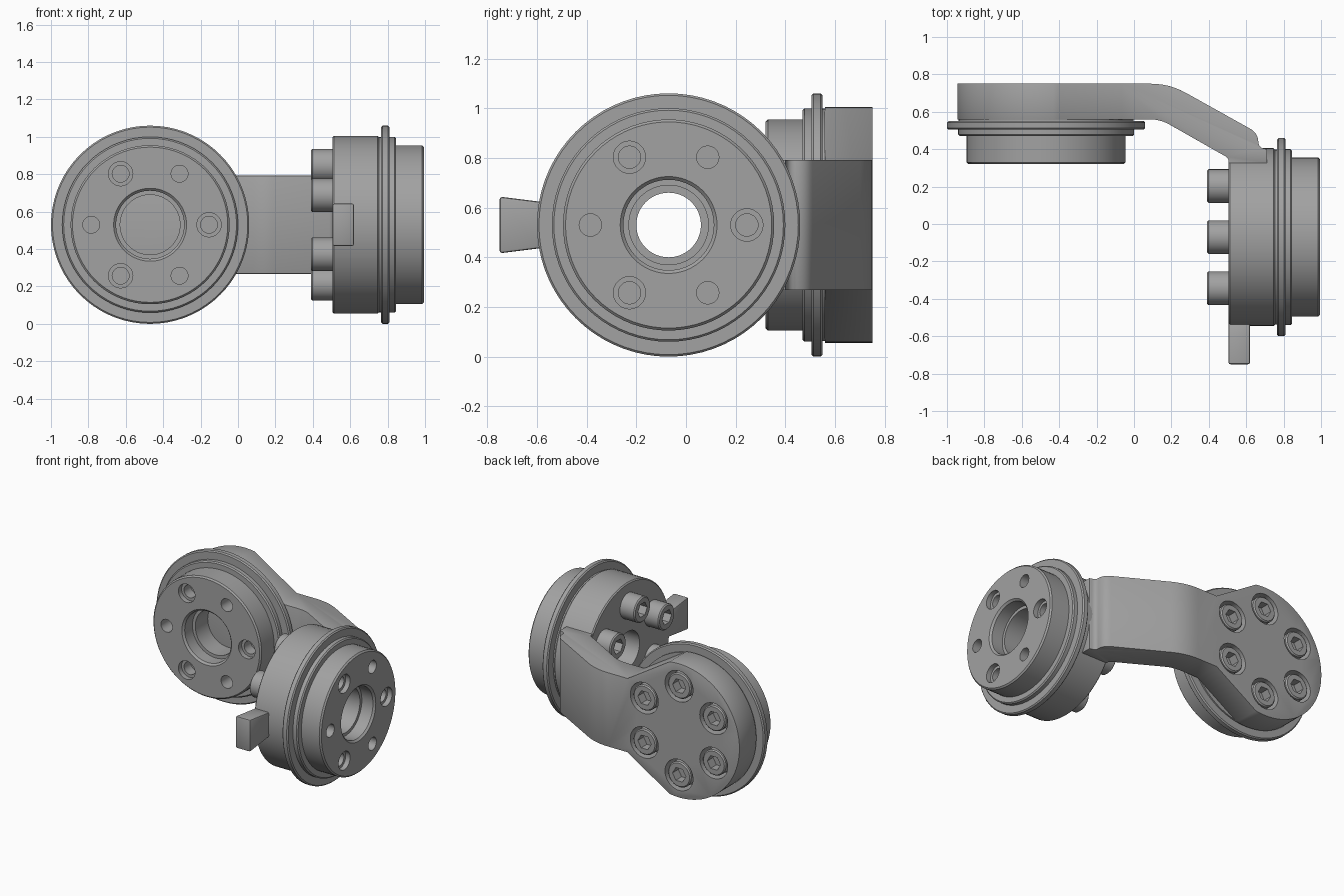
import bpy, bmesh, math
from mathutils import Matrix, Vector

if "Cube" in bpy.data.objects:
    bpy.data.objects.remove(bpy.data.objects["Cube"])

# Single material
metal = bpy.data.materials.new("grey metal")
metal.use_nodes = True
GREY = (0.36, 0.36, 0.36, 1)
metal.diffuse_color = GREY
metal.node_tree.nodes["Principled BSDF"].inputs["Base Color"].default_value = GREY

CZ = 0.53                      # height of both hub axes
X, Y, Z = Vector((1, 0, 0)), Vector((0, 1, 0)), Vector((0, 0, 1))
parts = []


def frame(right, up, origin):
    """Local x, y, z become right, up and right x up."""
    m = Matrix((right, up, right.cross(up))).transposed().to_4x4()
    m.translation = origin
    return m


def finish(name, bm, matrix):
    bmesh.ops.remove_doubles(bm, verts=bm.verts, dist=1e-5)
    bmesh.ops.recalc_face_normals(bm, faces=bm.faces)
    bm.transform(matrix)
    mesh = bpy.data.meshes.new(name)
    bm.to_mesh(mesh)
    bm.free()
    mesh.materials.append(metal)
    obj = bpy.data.objects.new(name, mesh)
    bpy.context.collection.objects.link(obj)
    parts.append(obj)
    return obj


def lathe(name, profile, matrix, sides=72):
    """Spin a closed (radius, height) profile about local z."""
    bm = bmesh.new()
    verts = [bm.verts.new((r, 0, h)) for r, h in profile]
    edges = [bm.edges.new((verts[i - 1], v)) for i, v in enumerate(verts)
             if verts[i - 1].co.x + v.co.x > 0]
    bmesh.ops.spin(bm, geom=verts + edges, axis=Z, cent=(0, 0, 0),
                   angle=math.tau, steps=sides, use_merge=True)
    return finish(name, bm, matrix)


def prism(name, points, depth, matrix):
    bm = bmesh.new()
    face = bm.faces.new([bm.verts.new((a, b, 0)) for a, b in points])
    new = bmesh.ops.extrude_face_region(bm, geom=[face])["geom"]
    bmesh.ops.translate(bm, vec=(0, 0, depth),
                        verts=[v for v in new if isinstance(v, bmesh.types.BMVert)])
    return finish(name, bm, matrix)


def bake(obj):
    bpy.context.view_layer.update()
    graph = bpy.context.evaluated_depsgraph_get()
    mesh = bpy.data.meshes.new_from_object(obj.evaluated_get(graph))
    obj.modifiers.clear()
    obj.data = mesh


def boolean(obj, tool, operation="DIFFERENCE"):
    mod = obj.modifiers.new("cut", "BOOLEAN")
    mod.operation, mod.solver, mod.object = operation, "EXACT", tool
    bake(obj)
    parts.remove(tool)
    bpy.data.objects.remove(tool)


def bevel(obj, width):
    mod = obj.modifiers.new("bevel", "BEVEL")
    mod.width, mod.segments = width, 2
    mod.limit_method, mod.angle_limit = "ANGLE", math.radians(40)
    bake(obj)


def polar(radius, degrees):
    a = math.radians(degrees)
    return radius * math.cos(a), radius * math.sin(a)


def rounded(corners, steps=6):
    """Round each (x, y, cut) corner with a quadratic curve."""
    out = []
    for i, (x, y, cut) in enumerate(corners):
        p = Vector((x, y))
        if not cut:
            out.append(p)
            continue
        a, b = (p + (Vector(q[:2]) - p).normalized() * cut
                for q in (corners[i - 1], corners[(i + 1) % len(corners)]))
        for k in range(steps + 1):
            t = k / steps
            out.append(a * (1 - t) ** 2 + p * 2 * t * (1 - t) + b * t * t)
    return out


def on_circle(matrix, degrees):
    return matrix @ Matrix.Translation((*polar(0.315, degrees), 0))


# Flanged hub with stepped bore and bolt holes
HUB = [(.16, 0), (.468, 0), (.468, .01), (.522, .01), (.53, .018), (.53, .047),
       (.522, .055), (.47, .055), (.47, .082), (.462, .09), (.425, .09),
       (.425, .23), (.415, .24), (.195, .24), (.182, .227), (.182, .14), (.16, .14)]


def make_hub(name, matrix):
    hub = lathe(name, HUB, matrix)
    for k in range(6):
        wide = .065 if k % 2 == 0 else .045
        hole = [(0, .13), (.045, .13), (.045, .205), (wide, .205), (wide, .3), (0, .3)]
        if k % 2:
            hole = [(0, .13), (.045, .13), (.045, .3), (0, .3)]
        boolean(hub, lathe("hole_cutter", hole, on_circle(matrix, 60 * k), 28))


make_hub("rear_hub", frame(X, Z, (-.47, .56, CZ)))
make_hub("side_hub", frame(Y, Z, (.755, -.07, CZ)))

# Bent bracket: plan shape intersected with its front outline
plan = rounded([(-1, .75, 0), (.19, .75, .1), (.665, .485, .05), (.665, .41, .03),
                (.71, .40, 0), (.71, .327, 0), (.506, .327, 0), (.506, .352, .02),
                (.14, .56, .06), (-1, .56, 0)])
bracket = prism("bracket_arm", plan, 1.2, Matrix.Translation((0, 0, -.05)))
outline = [polar(.475, 81 + 198 * k / 44) for k in range(45)]
outline += [(.405, -.262), (1.3, -.262), (1.3, .262), (.405, .262)]
boolean(bracket, prism("outline_cutter", outline, .7, frame(X, Z, (-.47, .9, CZ))),
        "INTERSECT")
bevel(bracket, .008)

# Round bracket end carrying the side hub
side = frame(Y, Z, (.505, -.07, CZ))
lathe("bracket_ring", [(.13, 0), (.467, 0), (.475, .008), (.475, .242), (.467, .25),
                       (.13, .25)], side)

# Flared stop tab
tab = prism("stop_tab", [(-.45, -.085), (-.52, -.094), (-.68, -.114),
                         (-.68, .114), (-.52, .094), (-.45, .085)], .115, side)
bevel(tab, .01)

# Socket head screws: proud on the side ring, sunk flush in the rear plate
screw = lathe("side_screw", [(0, 0), (.09, 0), (.09, .107), (.082, .115), (0, .115)],
              Matrix(), 36)
boolean(screw, prism("hex_cutter", [polar(.052, 60 * k) for k in range(6)], .2,
                     Matrix.Translation((0, 0, .05))))
side_screws = frame(-Y, Z, (.505, -.07, CZ))
rear_screws = frame(-X, Z, (-.47, .633, CZ))
for k in range(6):
    angle = 30 + 60 * k
    boolean(bracket, lathe("pocket_cutter", [(0, 0), (.11, 0), (.11, .2), (0, .2)],
                           on_circle(rear_screws, angle), 36))
    for name, base in (("side_screw", side_screws), ("rear_screw", rear_screws)):
        copy = bpy.data.objects.new(f"{name}_{k + 1}", screw.data)
        copy.matrix_world = on_circle(base, angle)
        bpy.context.collection.objects.link(copy)
        parts.append(copy)
parts.remove(screw)
bpy.data.objects.remove(screw)

# Smooth shading with sharp edges kept
bpy.ops.object.select_all(action="DESELECT")
for obj in parts:
    obj.select_set(True)
bpy.context.view_layer.objects.active = parts[0]
bpy.ops.object.shade_smooth_by_angle(angle=math.radians(30))
